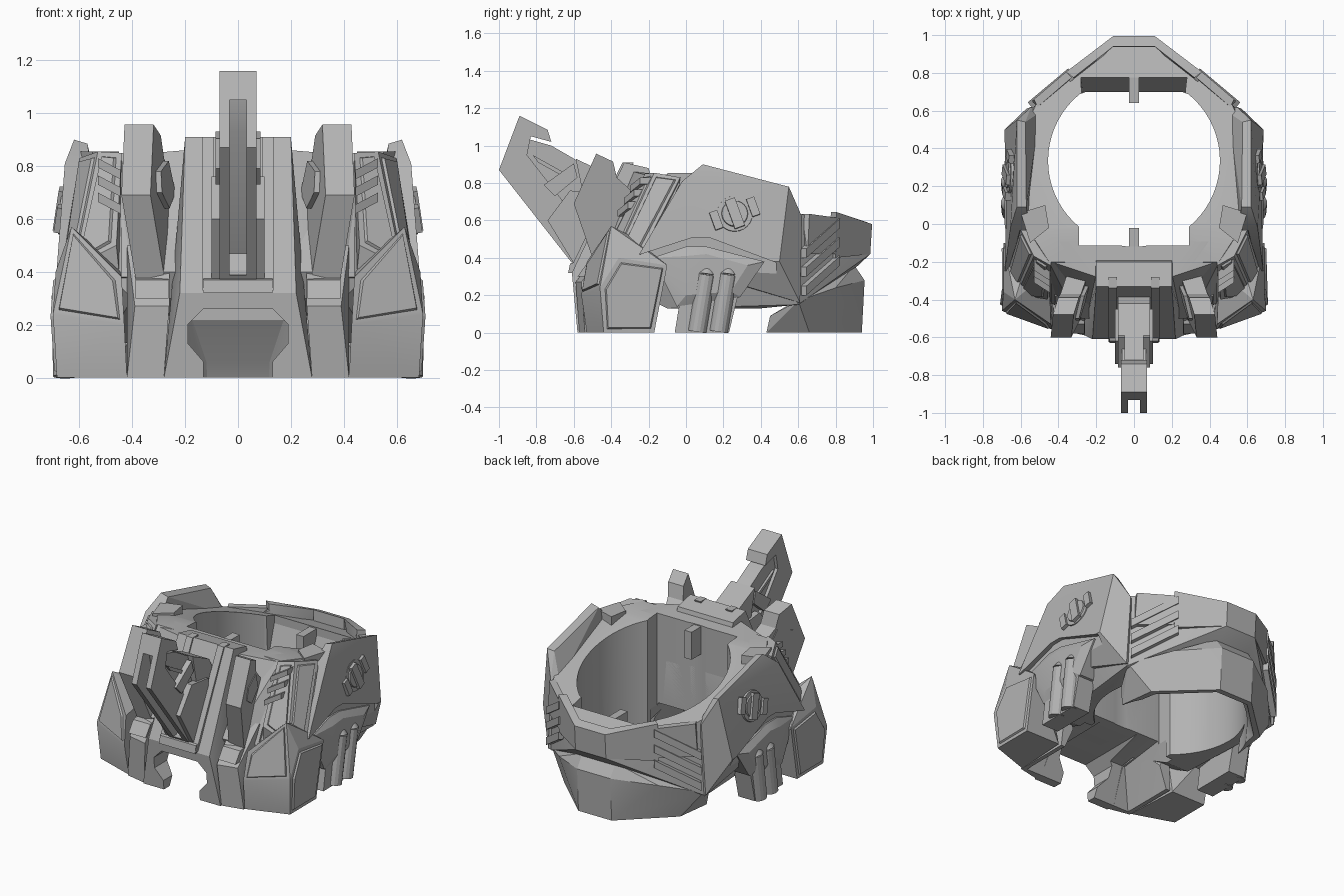
import bpy, bmesh, math
from mathutils import Vector, Matrix

cube = bpy.data.objects.get("Cube")
if cube:
    bpy.data.objects.remove(cube, do_unlink=True)

grey = bpy.data.materials.new("plain grey")
grey.use_nodes = True
grey.diffuse_color = (0.45, 0.45, 0.45, 1)
grey.node_tree.nodes["Principled BSDF"].inputs["Base Color"].default_value = (0.45, 0.45, 0.45, 1)
parts = []


def finish(name, bm, mirror=False):
    """Turn a bmesh into an object, optionally copied to the other side."""
    if mirror:
        dup = bmesh.ops.duplicate(bm, geom=bm.verts[:] + bm.edges[:] + bm.faces[:])["geom"]
        for v in dup:
            if isinstance(v, bmesh.types.BMVert):
                v.co.x *= -1
    bmesh.ops.recalc_face_normals(bm, faces=bm.faces[:])
    me = bpy.data.meshes.new(name)
    bm.to_mesh(me)
    bm.free()
    me.materials.append(grey)
    ob = bpy.data.objects.new(name, me)
    bpy.context.collection.objects.link(ob)
    parts.append(ob)
    return ob


def hull(name, pts, sym=False, mirror=False, panel=0, flat=0.06):
    """Faceted block around points; panel insets a raised plate on big outer faces."""
    bm = bmesh.new()
    pts = list(pts) + ([(-x, y, z) for x, y, z in pts] if sym else [])
    for p in pts:
        bm.verts.new(p)
    bmesh.ops.convex_hull(bm, input=bm.verts[:])
    bmesh.ops.delete(bm, geom=[v for v in bm.verts if not v.link_faces], context='VERTS')
    bmesh.ops.dissolve_limit(bm, angle_limit=flat, verts=bm.verts[:], edges=bm.edges[:])
    bmesh.ops.recalc_face_normals(bm, faces=bm.faces[:])
    if panel:
        big = [f for f in bm.faces if f.calc_area() > panel
               and (f.normal.x > 0.6 or (f.normal.y < -0.4 and f.normal.z > 0.08))]
        for f in big:
            bmesh.ops.inset_individual(bm, faces=[f], thickness=0.028)
            bmesh.ops.inset_individual(bm, faces=[f], thickness=0.008, depth=0.01)
    return finish(name, bm, mirror)


def prism(name, prof, x0, x1, mirror=False, shift=lambda y, z: 0):
    """Side profile in y and z, given a thickness along x."""
    bm = bmesh.new()
    a, b = ([bm.verts.new((x + shift(y, z), y, z)) for y, z in prof] for x in (x0, x1))
    n = len(prof)
    bm.faces.new(a)
    bm.faces.new(b[::-1])
    for i in range(n):
        j = (i + 1) % n
        bm.faces.new((a[i], b[i], b[j], a[j]))
    return finish(name, bm, mirror)


def rod(name, p, q, r, segs=16, r2=None):
    p, q = Vector(p), Vector(q)
    bm = bmesh.new()
    rot = (q - p).to_track_quat('Z', 'Y').to_matrix().to_4x4()
    bmesh.ops.create_cone(bm, cap_ends=True, segments=segs, radius1=r, radius2=r2 or r,
                          depth=(q - p).length, matrix=Matrix.Translation((p + q) / 2) @ rot)
    return finish(name, bm, True)


def cut(targets, cutter):
    cutter.hide_render = True
    for ob in targets:
        m = ob.modifiers.new("cut", 'BOOLEAN')
        m.operation, m.solver, m.object = 'DIFFERENCE', 'EXACT', cutter
        dg = bpy.context.evaluated_depsgraph_get()
        me = bpy.data.meshes.new_from_object(ob.evaluated_get(dg))
        ob.modifiers.clear()
        ob.data = me
    parts.remove(cutter)
    bpy.data.objects.remove(cutter, do_unlink=True)


# Main ring body, front column and lower rear bowl
body = hull("main_body", [
    (.45, -.2, .85), (.56, -.03, .84), (.57, .52, .665), (.52, .63, .63), (.11, .97, .52),
    (.62, -.1, .5), (.64, 0, .42), (.64, .5, .4), (.56, .6, .15), (.11, .985, .42), (.11, .91, .35),
    (.5, .4, .13), (.5, -.1, .13), (.4, -.45, .3), (.3, -.5, .4), (.5, -.35, .4)], sym=True)
column = hull("front_column", [
    (.28, -.58, 0), (.28, -.2, 0), (.22, -.61, .32), (.2, -.33, .91), (.2, -.2, .88),
    (.24, -.05, .3)], sym=True)
shoulder = hull("front_shoulder", [
    (.2, -.5, .38), (.44, -.42, .38), (.44, -.2, .84), (.2, -.28, .86), (.2, -.05, .84),
    (.44, -.05, .84), (.44, 0, .3)], sym=True)
bowl = hull("rear_bowl", [
    (.12, .955, .28), (.12, .9, .36), (.12, .94, 0), (.45, .43, 0), (.48, .45, .09),
    (.55, .6, .17), (.42, .66, 0), (.36, .8, .24)], sym=True)
foot = hull("front_foot", [
    (.28, -.57, 0), (.42, -.54, 0), (.42, -.17, 0), (.28, -.17, 0), (.26, -.59, .27),
    (.39, -.56, .27), (.26, -.42, .5), (.42, -.38, .5), (.4, -.15, .3)], mirror=True)

# Side plates, hollowed above the exhaust housing
side = hull("side_plate", [
    (.62, .09, .9), (.62, .55, .78), (.685, .5, .38), (.685, -.25, .42), (.655, -.02, .81),
    (.545, .62, .62), (.57, .61, .16), (.57, .09, .885), (.575, .54, .77), (.555, 0, .8),
    (.5, -.2, .42), (.5, .59, .6), (.555, .52, .66), (.46, .58, .16)], mirror=True, flat=.15)
cut([side], prism("housing_cutter", [(-.27, .41), (.04, .51), (.12, .51), (.48, .375), (.5, .05), (-.3, .05)],
                  .65, .9, True))

# Rear raised guard
hull("rear_guard", [(.11, .995, .58), (.11, .94, .6), (.11, .985, .42), (.11, .93, .42)], sym=True)
hull("rear_guard_arm", [
    (.11, .995, .58), (.11, .94, .6), (.36, .805, .645), (.32, .775, .645),
    (.11, .985, .42), (.36, .8, .4), (.3, .76, .4)], mirror=True)
hull("rear_guard_end", [
    (.36, .805, .615), (.33, .775, .615), (.53, .66, .635), (.51, .62, .635),
    (.36, .8, .42), (.54, .65, .42), (.48, .62, .42)], mirror=True)

# Front corner blocks beside the horns
corner = hull("corner_block", [
    (.44, -.22, .85), (.53, -.17, .855), (.6, -.03, .83), (.665, -.24, .42), (.62, -.37, .42),
    (.46, -.4, .5), (.44, -.05, .83), (.5, -.1, .42), (.45, -.38, .4)], mirror=True, panel=.03, flat=.12)

# Well through the middle, rear notch, hollow underside and front arch
ring = [(.455 * math.cos(a), min(.7, .335 + .455 * math.sin(a)))
        for a in (math.tau * i / 64 for i in range(64))]
well = hull("well_cutter", [(x, y, z) for x, y in ring for z in (-.2, 1.5)], flat=.001)
cut([body, column, shoulder, bowl, foot, side, corner], well)
front = hull("front_well_cutter", [(.29, y, z) for y in (-.115, .35) for z in (-.2, 1.5)], sym=True)
cut([body, column, shoulder, foot], front)
notch = hull("notch_cutter", [(.28, .775, 1.2), (.28, .775, .53), (.27, .69, .3), (.28, .4, 1.2),
                              (.27, .4, .3)], sym=True)
cut([body], notch)
hollow = hull("front_hollow_cutter", [(.28, -.05, .27), (.28, -.42, .22), (.4, -.53, -.02),
                                      (.4, -.05, -.02)], sym=True)
cut([column, body, shoulder, foot], hollow)
under = hull("bowl_hollow_cutter", [(.2, .69, .3), (.12, .87, .06), (.115, .915, -.02), (.3, .5, .3),
                                    (.43, .42, -.02), (.39, .65, -.02)], sym=True)
cut([bowl], under)
arch = hull("arch_cutter", [(x, y, z) for y in (-.9, .2) for x, z in
                            ((.13, .26), (.19, .2), (.19, .13), (.13, .06))], sym=True)
cut([column, body, shoulder], arch)
slot = hull("arch_slot_cutter", [(.13, y, z) for y in (-.9, .2) for z in (-.1, .1)], sym=True)
cut([column, body], slot)

# Tabs inside the well
for name, y0, y1, z0, z1 in (("front_tab", -.14, -.02, .66, .84), ("rear_tab", .64, .79, .47, .575)):
    prism(name, [(y0, z0), (y1, z0), (y1, z1), (y0, z1)], -.026, .026)

# Cheek guards with raised plates on the upper front and the side
hull("cheek_guard", [
    (.42, -.53, 0), (.685, -.44, 0), (.685, -.17, 0), (.44, -.17, 0),
    (.43, -.56, .2), (.44, -.53, .38), (.63, -.4, .57), (.69, -.36, .4), (.69, -.1, .36),
    (.7, -.46, .24), (.6, -.3, .52), (.45, -.25, .42)], mirror=True, panel=.025, flat=.2)

# Exhaust housing and tubes
hull("exhaust_housing", [(x, y, z) for y, z in (
    (-.18, .4), (0, .46), (.11, .46), (.42, .38), (.29, .19), (-.05, .14)) for x in (.5, .66)]
    + [(.685, y, z) for y, z in ((0, .41), (.11, .42), (.33, .36), (.24, .22), (0, .2))], mirror=True)
hull("exhaust_plate", [(x, y, z) for x in (.54, .66) for y, z in (
    (-.06, 0), (.23, 0), (.29, .25), (-.02, .25))], mirror=True)
for y in (.06, .175):
    rod("exhaust_tube", (.65, y, .005), (.655, y + .05, .31), .05)
    rod("exhaust_tube_cap", (.655, y + .05, .31), (.65, y + .056, .35), .05, r2=.028)

# Round side fitting with a bar and ears
c = Vector((.656, .26, .635))
n = Vector((.987, .04, .155))
rod("side_disc_rim", c - n * .02, c + n * .01, .1, 24, .095)
rod("side_disc", c, c + n * .018, .074, 24, .068)
u, w = Vector((-.09, .94, .34)), Vector((-.14, -.34, .93))
for name, mid, a, b, h in (("side_bar", c, .028, .08, .032), ("side_ear", c + u * .105, .022, .05, .024),
                           ("side_ear", c - u * .105, .022, .05, .024)):
    hull(name, [mid + u * a * i + w * b * j + n * k for i in (-1, 1) for j in (-1, 1)
                for k in (-.02, h)], mirror=True)

# Rear slats on the diagonal walls
out = Vector((.62, .78, 0))
for z in (.2, .3, .4):
    hull("rear_slat", [Vector(p) + out * k + Vector((0, 0, h))
                       for p in ((.555, .635, z), (.34, .815, z + .16))
                       for k in (-.05, .012) for h in (0, .05)], mirror=True)

# Small corner slats and top braces
for z in (.62, .685, .75):
    slope = .5 * (z - .7)
    hull("corner_slat", [(x, y + slope, z + h + k) for x, y, h in (
        (.445, -.325, 0), (.53, -.27, .045), (.445, -.2, 0), (.53, -.15, .045)) for k in (0, .035)], mirror=True)
hull("top_brace", [(x, y, z) for x, y in ((.47, .1), (.6, .06), (.55, -.1), (.45, -.02))
                   for z in (.74, .855)], mirror=True)


# Forward side horns
def lean(y, z):
    return .171 - .27 * y + .077 * z


prism("side_horn", [(-.48, .957), (-.39, .915), (-.37, .83), (-.25, .72), (-.38, .35), (-.49, .37),
                    (-.6, .69)], -.055, .055, True, lean)
prism("horn_boss", [(-.5, .78), (-.38, .82), (-.32, .7), (-.42, .64), (-.51, .7)], -.075, .06, True, lean)
prism("horn_base", [(-.58, .3), (-.53, .37), (-.35, .4), (-.4, .3)], -.062, .062, True,
      lambda y, z: .325)

# Central crest: outer bar, thinner web, brackets, mount rails
bar = prism("crest_bar", [(-.89, 1.16), (-.74, 1.085), (-.72, 1.02), (-.83, 1.05), (-.85, .95),
                          (-.5, .5), (-.5, .36), (-.6, .36), (-1, .87)], -.07, .07)
web = prism("crest_web", [(-.86, 1.04), (-.72, 1), (-.59, .925), (-.4, .75), (-.42, .4), (-.56, .4),
                          (-.88, .92)], -.05, .05)
channel = prism("channel_cutter", [(-1.1, 1.05), (-.88, 1.05), (-.85, .93), (-.52, .44), (-.59, .39),
                                   (-.75, .38), (-1.1, .7)], -.033, .033)
cut([bar, web], channel)
prism("crest_rib", [(-.82, .95), (-.64, .85), (-.63, .82), (-.79, .91)], -.064, .064)
prism("crest_clasp", [(-.76, .79), (-.6, .905), (-.58, .83), (-.7, .73)], .045, .085, True)
prism("crest_block", [(-.59, .93), (-.42, .85), (-.34, .7), (-.55, .74)], -.085, .085)
prism("crest_bracket", [(-.74, .6), (-.62, .76), (-.45, .74), (-.45, .4), (-.6, .37)], .06, .1, True)
prism("mount_rail", [(-.625, .33), (-.34, .91), (-.28, .91), (-.5, .33)], .09, .135, True)
prism("mount_foot", [(-.63, .32), (-.62, .37), (-.5, .4), (-.5, .32)], -.13, .13)

# Smooth the curved walls and keep hard edges
bpy.ops.object.select_all(action='DESELECT')
for ob in parts:
    ob.select_set(True)
bpy.context.view_layer.objects.active = body
bpy.ops.object.shade_smooth_by_angle(angle=math.radians(20))
